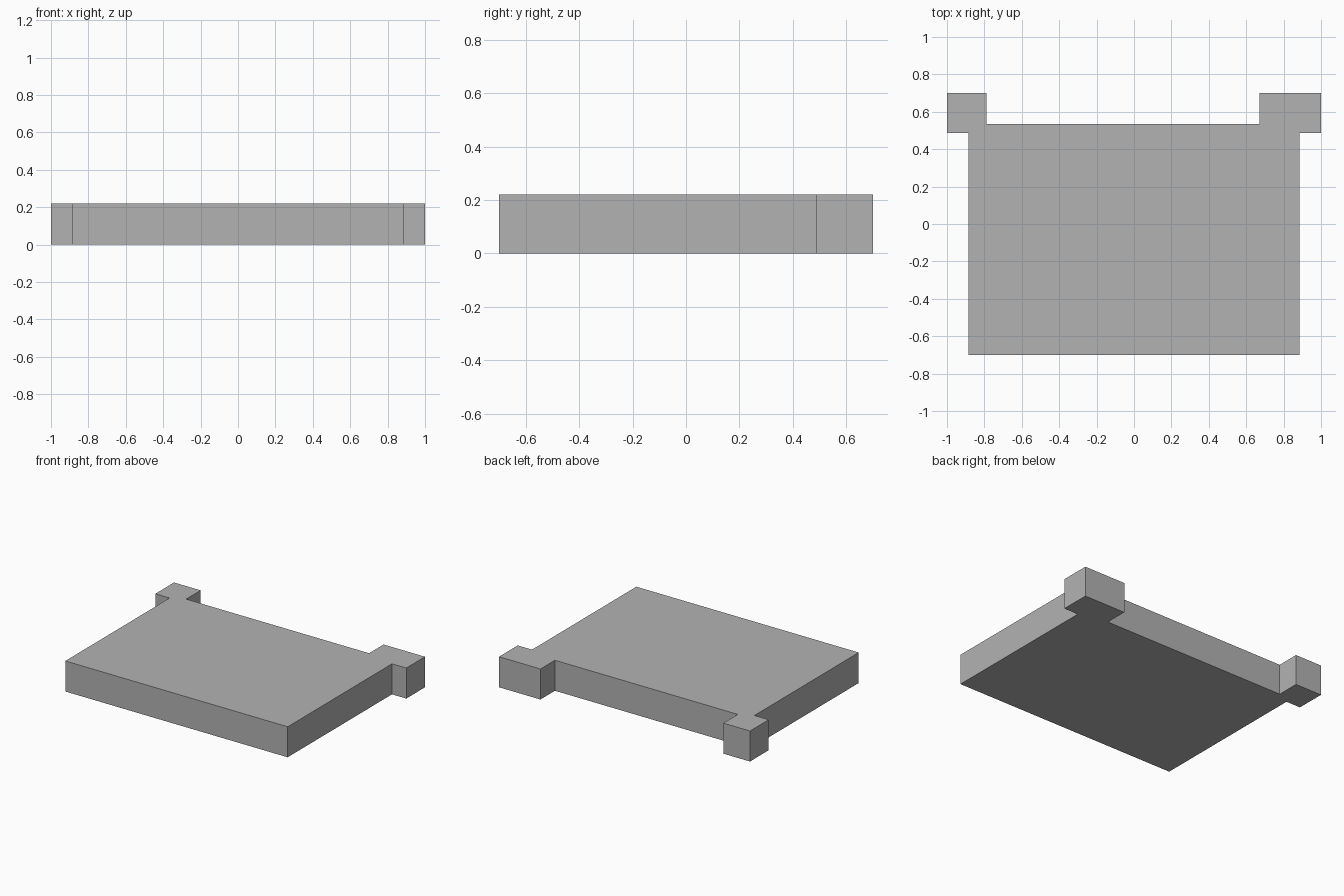
import bpy
import bmesh

cube = bpy.data.objects.get("Cube")
if cube:
    bpy.data.objects.remove(cube, do_unlink=True)

HEIGHT = 0.22

grey = bpy.data.materials.new("plain_grey")
grey.use_nodes = True
colour = (0.45, 0.45, 0.45, 1)
grey.diffuse_color = colour
grey.node_tree.nodes["Principled BSDF"].inputs["Base Color"].default_value = colour


def extruded_outline(name, outline, height):
    """Raise a flat outline into a closed solid standing on the ground."""
    bm = bmesh.new()
    base = bm.faces.new([bm.verts.new((x, y, 0)) for x, y in outline])
    raised = bmesh.ops.extrude_face_region(bm, geom=[base], use_keep_orig=True)
    top = [v for v in raised["geom"] if isinstance(v, bmesh.types.BMVert)]
    bmesh.ops.translate(bm, verts=top, vec=(0, 0, height))
    bmesh.ops.recalc_face_normals(bm, faces=bm.faces)
    mesh = bpy.data.meshes.new(name)
    bm.to_mesh(mesh)
    bm.free()
    mesh.materials.append(grey)
    obj = bpy.data.objects.new(name, mesh)
    bpy.context.collection.objects.link(obj)
    return obj


# Slab edges and corner block edges
side, front, back = 0.886, -0.70, 0.535
block_front, block_back = 0.487, 0.70
right_inner, left_inner = -0.788, 0.67

# One solid slab with a block at each back corner, the left one wider
extruded_outline("slab_with_corner_blocks", [
    (-side, front), (side, front),
    (side, block_front), (1, block_front), (1, block_back),
    (left_inner, block_back), (left_inner, back),
    (right_inner, back), (right_inner, block_back),
    (-1, block_back), (-1, block_front), (-side, block_front),
], HEIGHT)
